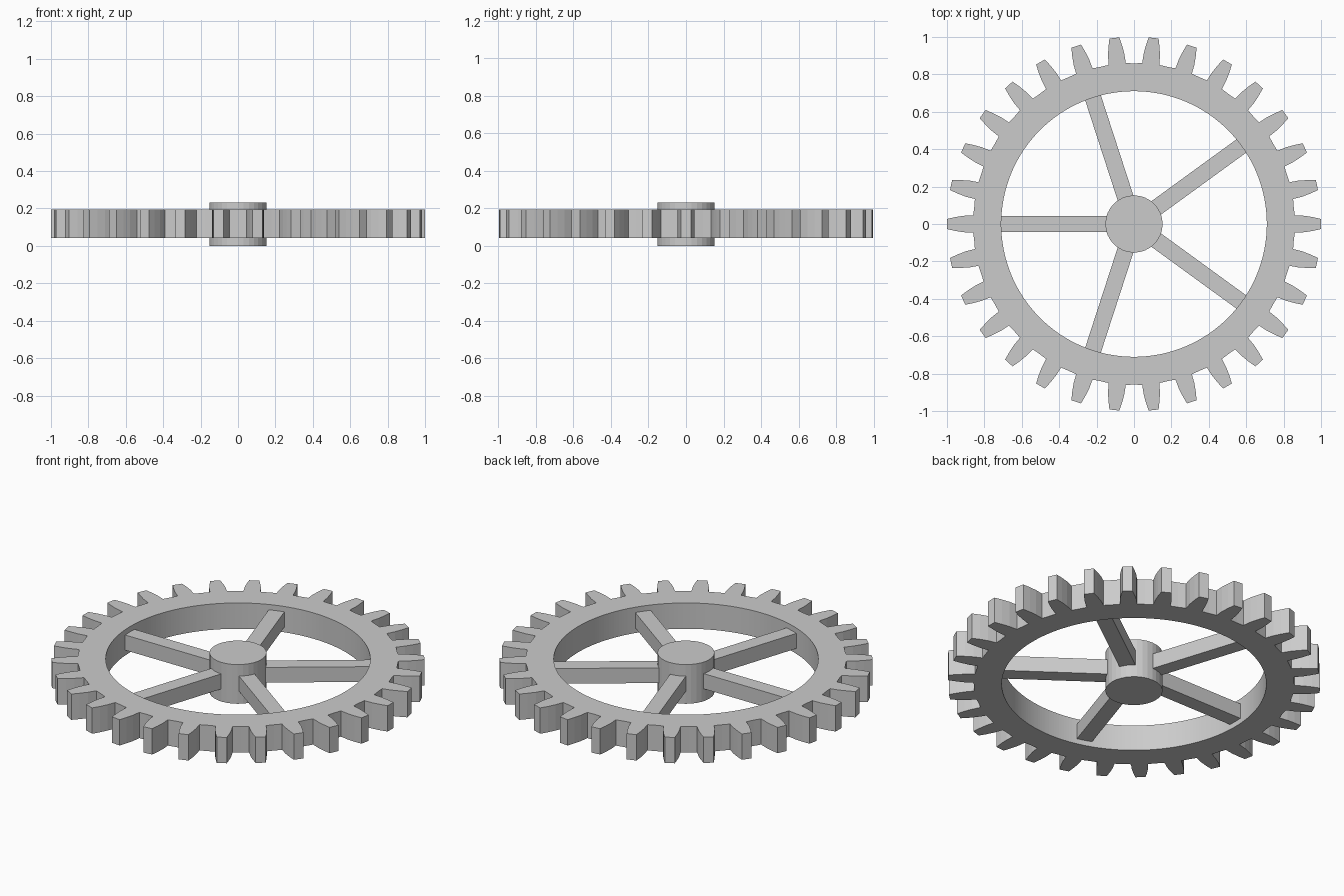
import bpy, bmesh, math
from mathutils import Matrix

if "Cube" in bpy.data.objects:
    bpy.data.objects.remove(bpy.data.objects["Cube"])

TEETH = 30
INNER_R = 0.71
Z0, Z1 = 0.042, 0.195
MID_Z = (Z0 + Z1) / 2


def finish(name, bm):
    bmesh.ops.recalc_face_normals(bm, faces=bm.faces)
    mesh = bpy.data.meshes.new(name)
    bm.to_mesh(mesh)
    bm.free()
    obj = bpy.data.objects.new(name, mesh)
    bpy.context.collection.objects.link(obj)
    return obj


# Toothed rim: each tooth is a tapered, curved-flank profile (x, half width)
flank = [(0.86, 0.046), (0.91, 0.044), (0.955, 0.037), (1.0, 0.027)]
tooth = [(x, -w) for x, w in flank] + [(x, w) for x, w in reversed(flank)]
step = 2 * math.pi / TEETH
outer = []
for i in range(TEETH):
    c, s = math.cos(i * step), math.sin(i * step)
    outer += [(x * c - y * s, x * s + y * c) for x, y in tooth]
    # middle of the valley between two teeth
    a = (i + 0.5) * step
    outer.append((0.859 * math.cos(a), 0.859 * math.sin(a)))

# One inner bore point per outer point, so the ring closes with plain quads
n = len(outer)
per = len(tooth) + 1
start = -(len(tooth) - 1) / 2
inner = []
for i in range(n):
    a = (i + start) * step / per
    inner.append((INNER_R * math.cos(a), INNER_R * math.sin(a)))

bm = bmesh.new()
loops = [[bm.verts.new((x, y, z)) for x, y in ring]
         for ring, z in ((outer, Z0), (outer, Z1), (inner, Z1), (inner, Z0))]
for k in range(4):
    a, b = loops[k], loops[(k + 1) % 4]
    for i in range(n):
        j = (i + 1) % n
        bm.faces.new((a[i], a[j], b[j], b[i]))
finish("toothed_rim", bm)

# Hub
bm = bmesh.new()
bmesh.ops.create_cone(bm, cap_ends=True, segments=32, radius1=0.153, radius2=0.153,
                      depth=0.232, matrix=Matrix.Translation((0, 0, 0.116)))
finish("hub", bm)

# Five square spokes
for i in range(5):
    bm = bmesh.new()
    r0, r1 = 0.14, 0.712
    m = (Matrix.Rotation(math.radians(36 + 72 * i), 4, 'Z')
         @ Matrix.Translation(((r0 + r1) / 2, 0, MID_Z))
         @ Matrix.Diagonal((r1 - r0, 0.088, 0.09, 1)))
    bmesh.ops.create_cube(bm, size=1, matrix=m)
    finish(f"spoke_{i + 1}", bm)
